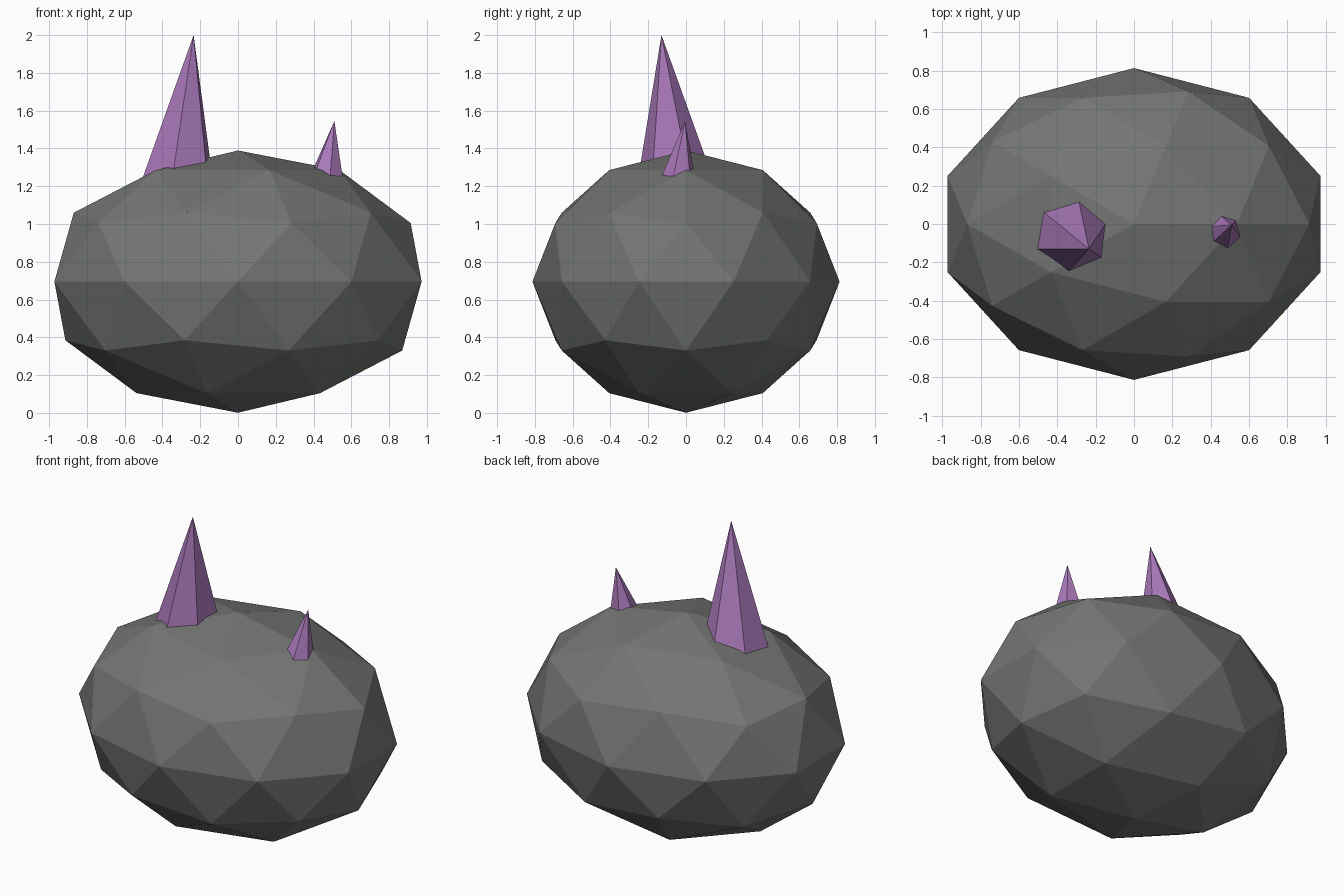
import bpy, bmesh
from math import cos, sin, tau, radians

if "Cube" in bpy.data.objects:
    bpy.data.objects.remove(bpy.data.objects["Cube"])


def material(name, rgb):
    m = bpy.data.materials.new(name)
    m.diffuse_color = (*rgb, 1)
    m.use_nodes = True
    m.node_tree.nodes["Principled BSDF"].inputs["Base Color"].default_value = m.diffuse_color
    return m


stone = material("dark_stone", (0.17, 0.18, 0.17))
crystal = material("purple_crystal", (0.40, 0.19, 0.49))

# Faceted boulder
bpy.ops.mesh.primitive_ico_sphere_add(subdivisions=2, radius=1, location=(0, 0, 0.695))
rock = bpy.context.object
rock.name = "boulder"
rock.scale = (1.022, 0.813, 0.694)
bpy.ops.object.transform_apply(location=False, rotation=False, scale=True)
rock.data.materials.append(stone)


def spike(name, base, radius, phase, tip):
    """Leaning six-sided crystal with its base sunk in the boulder."""
    bm = bmesh.new()
    ring = []
    for i in range(6):
        a = radians(phase) + tau * i / 6
        ring.append(bm.verts.new((base[0] + radius * cos(a), base[1] + radius * sin(a), base[2])))
    apex = bm.verts.new(tip)
    for i in range(6):
        bm.faces.new((ring[i], ring[(i + 1) % 6], apex))
    bm.faces.new(ring[::-1])
    mesh = bpy.data.meshes.new(name)
    bm.to_mesh(mesh)
    bm.free()
    mesh.materials.append(crystal)
    bpy.context.collection.objects.link(bpy.data.objects.new(name, mesh))


# Crystals growing from the top
spike("large_crystal", (-0.325, -0.051, 1.2), 0.211, 22, (-0.235, -0.13, 2.0))
spike("small_crystal", (0.459, -0.048, 1.195), 0.108, 43, (0.51, -0.005, 1.545))
